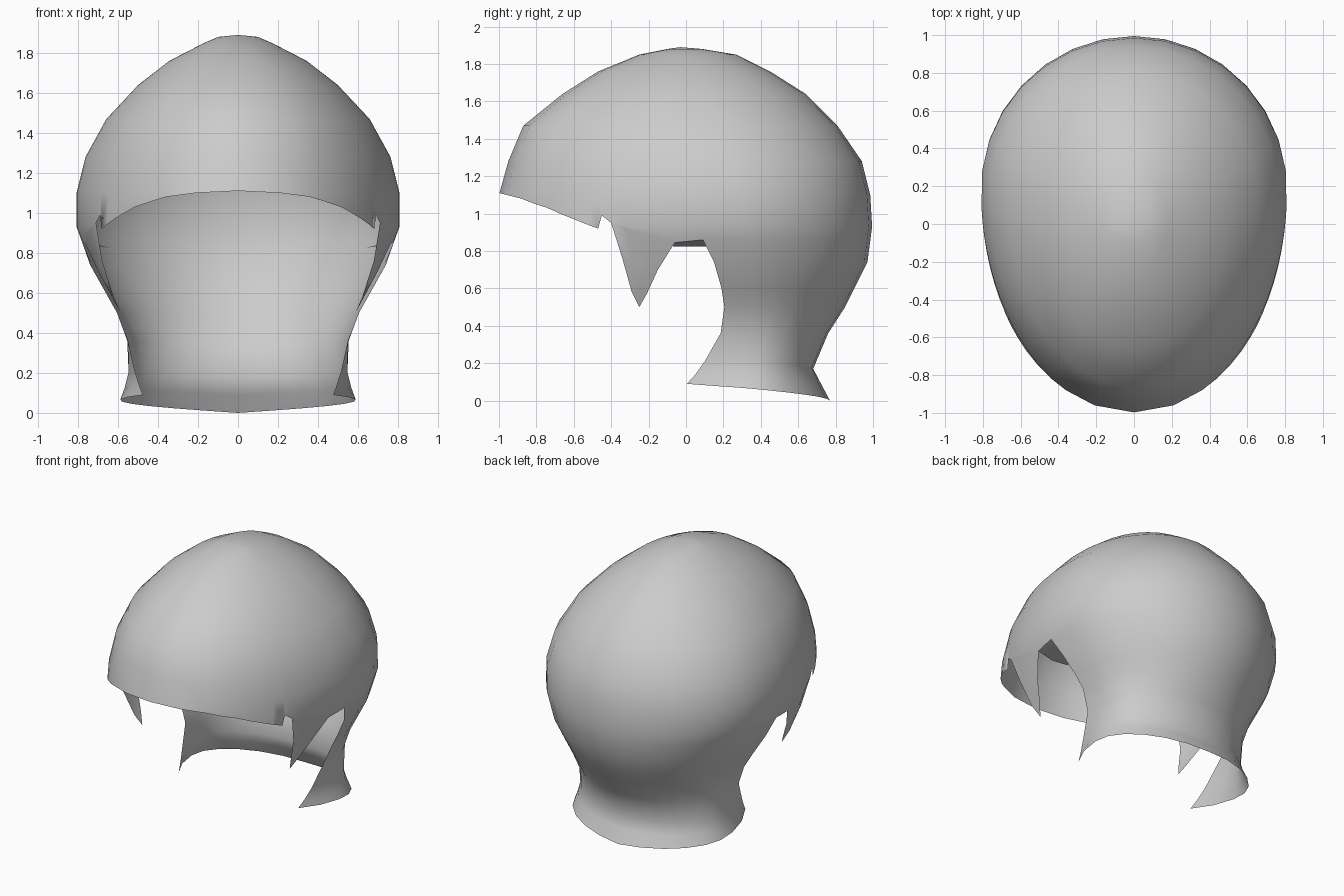
import bpy, bmesh
from math import sin, cos, acos, pi

if "Cube" in bpy.data.objects:
    bpy.data.objects.remove(bpy.data.objects["Cube"])

# Horizontal sections: z, front y, back y, y of widest point, half width
SECTIONS = [
    (1.89, -0.03, -0.03, -0.03, 0.0), (1.88, -0.10, 0.09, -0.02, 0.10),
    (1.85, -0.25, 0.27, 0.0, 0.17), (1.76, -0.47, 0.45, 0.02, 0.345),
    (1.64, -0.66, 0.64, 0.05, 0.50), (1.47, -0.87, 0.81, 0.10, 0.66),
    (1.28, -0.95, 0.94, 0.15, 0.765), (1.10, -1.0, 0.985, 0.18, 0.81),
    (0.93, -1.03, 0.995, 0.18, 0.81), (0.74, -1.1, 0.97, 0.20, 0.74),
    (0.50, -1.8, 0.85, 0.25, 0.605), (0.36, -0.5, 0.76, 0.30, 0.555),
    (0.17, -0.3, 0.68, 0.35, 0.55), (0.0, -0.2, 0.77, 0.35, 0.615)]


def lerp(a, b, t):
    return a + (b - a) * t


def section(z):
    for a, b in zip(SECTIONS, SECTIONS[1:]):
        if z >= b[0]:
            t = (a[0] - z) / (a[0] - b[0])
            return [lerp(p, q, t) for p, q in zip(a[1:], b[1:])]
    return SECTIONS[-1][1:]


def angle(y, z):
    """Angle around the head (0 = front, pi = back) for a given y and z."""
    yf, yb, yc, w = section(z)
    c = (yc - y) / ((yc - yf) if y < yc else (yb - yc))
    return acos(max(-1, min(1, c)))


def point(th, z):
    yf, yb, yc, w = section(z)
    depth = (yc - yf) if cos(th) > 0 else (yb - yc)
    return (w * sin(th), yc - depth * cos(th), z)


def add_grid(bm, rows):
    vs = [[bm.verts.new(p) for p in r] for r in rows]
    for a, b in zip(vs, vs[1:]):
        for i in range(len(a) - 1):
            bm.faces.new((a[i], b[i], b[i + 1], a[i + 1]))


def finish(bm, name):
    bmesh.ops.remove_doubles(bm, verts=bm.verts, dist=0.002)
    bmesh.ops.recalc_face_normals(bm, faces=bm.faces)
    me = bpy.data.meshes.new(name)
    bm.to_mesh(me)
    bm.free()
    for p in me.polygons:
        p.use_smooth = True
    ob = bpy.data.objects.new(name, me)
    bpy.context.collection.objects.link(ob)
    m = ob.modifiers.new("Mirror", 'MIRROR')
    m.use_clip = True
    m.merge_threshold = 0.002
    return ob


bm = bmesh.new()

# Cap: lower edge (y, z, subdivisions to next) from fringe to back of head
EDGE = [(-1.0, 1.11, 1), (-0.96, 1.10, 1), (-0.88, 1.08, 2), (-0.74, 1.03, 2),
        (-0.60, 0.97, 2), (-0.47, 0.92, 1), (-0.45, 0.99, 1), (-0.40, 0.95, 4),
        (-0.06, 0.845, 2), (0.09, 0.86, 8), (1.2, 0.86, 0)]
cols = []
for (y0, z0, n), (y1, z1, _) in zip(EDGE, EDGE[1:]):
    for k in range(n):
        cols.append((lerp(angle(y0, z0), angle(y1, z1), k / n), lerp(z0, z1, k / n)))
cols[0] = (0.0, 1.11)
cols.append((pi, 0.86))
levels = [s[0] for s in SECTIONS[:9]] + [0.0]
add_grid(bm, [[point(th, max(z, zb)) for th, zb in cols] for z in levels])

# Sideburn: tapering lock in front of the ear
BURN = [((-0.40, 0.95), (-0.06, 0.845)), ((-0.34, 0.76), (-0.15, 0.70)),
        ((-0.29, 0.58), (-0.21, 0.57)), ((-0.25, 0.50), (-0.25, 0.50))]
rows = []
for f, b in BURN:
    ta, tb = angle(*f), angle(*b)
    rows.append([point(lerp(ta, tb, i / 4), lerp(f[1], b[1], i / 4)) for i in range(5)])
add_grid(bm, rows)

# Nape: front edge (y, z) and matching height at the back centre
NAPE = [(0.09, 0.86, 0.86), (0.15, 0.74, 0.74), (0.19, 0.60, 0.60),
        (0.205, 0.50, 0.50), (0.185, 0.36, 0.36), (0.10, 0.21, 0.17),
        (0.05, 0.14, 0.09), (0.005, 0.09, 0.0)]
rows = []
for y, ze, zb in NAPE:
    ta = angle(y, ze)
    rows.append([point(lerp(ta, pi, i / 8), lerp(ze, zb, i / 8)) for i in range(9)])
add_grid(bm, rows)
finish(bm, "hair_cap")

# Ear lip: edge over the ear folded inward
bm = bmesh.new()
top = [point(lerp(angle(-0.06, 0.845), angle(0.09, 0.86), i / 2),
             lerp(0.845, 0.86, i / 2)) for i in range(3)]
rows = [top,
        [(0.64, y, 0.825) for y in (-0.07, 0.02, 0.11)],
        [(0.52, y, 0.83) for y in (-0.06, 0.02, 0.10)]]
add_grid(bm, rows)
finish(bm, "ear_lip")
